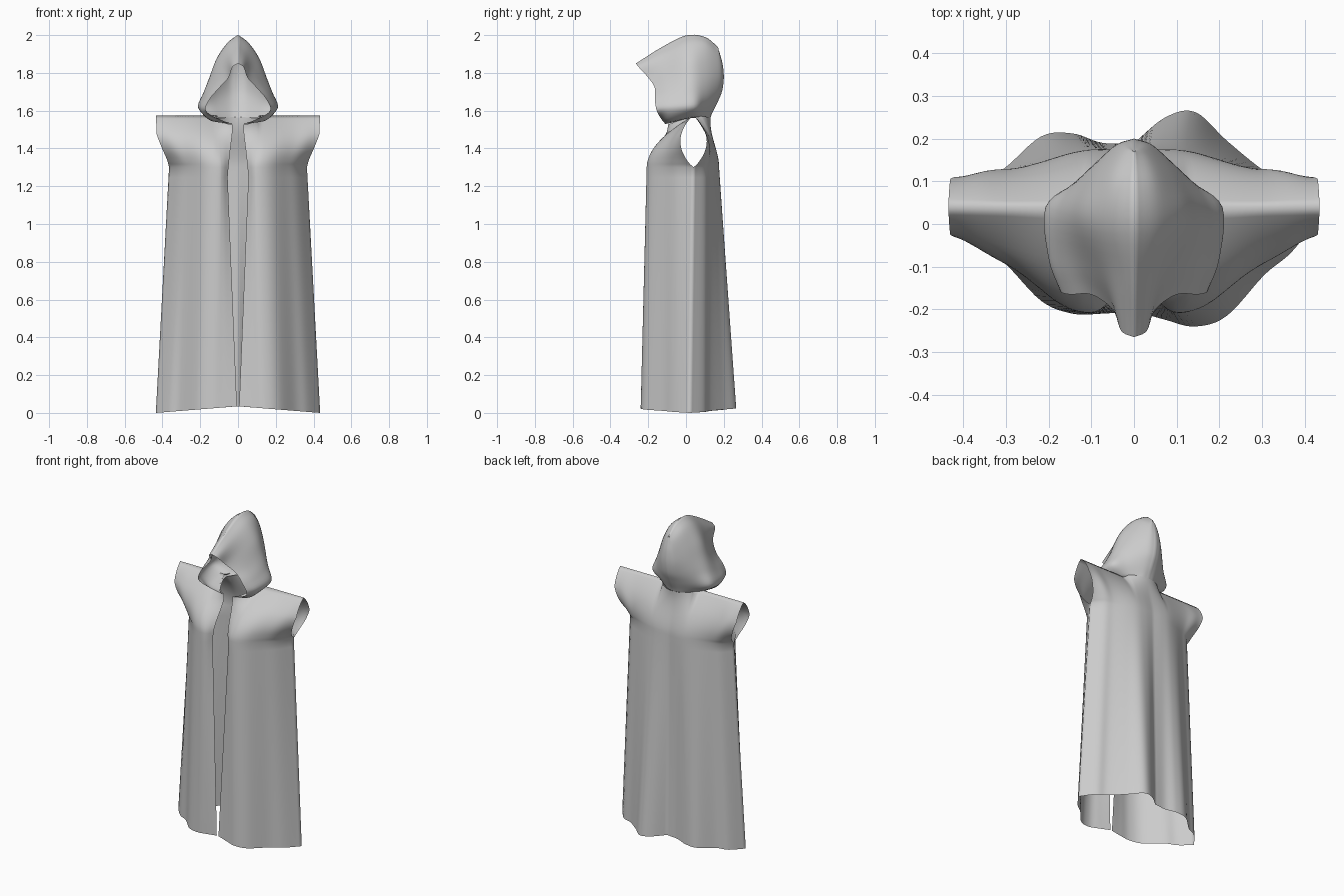
import bpy, bmesh
from math import sin, pi, sqrt
from mathutils import Vector

if "Cube" in bpy.data.objects:
    bpy.data.objects.remove(bpy.data.objects["Cube"])


def spline(pts, n):
    """Catmull-Rom resample of a list of vectors, n steps per span."""
    p = [2 * pts[0] - pts[1]] + list(pts) + [2 * pts[-1] - pts[-2]]
    out = []
    for i in range(1, len(p) - 2):
        a, b, c, d = p[i - 1:i + 3]
        for k in range(n):
            t = k / n
            out.append(0.5 * (2 * b + (c - a) * t + (2 * a - 5 * b + 4 * c - d) * t * t
                              + (3 * b - a - 3 * c + d) * t ** 3))
    return out + [pts[-1]]


def add_grid(bm, rows, flip=False):
    vs = [[bm.verts.new(p) for p in r] for r in rows]
    for a, b in zip(vs, vs[1:]):
        for i in range(len(a) - 1):
            f = [a[i], a[i + 1], b[i + 1], b[i]]
            bm.faces.new(f[::-1] if flip else f)


def finish(bm, name):
    bmesh.ops.remove_doubles(bm, verts=bm.verts, dist=0.0008)
    me = bpy.data.meshes.new(name)
    bm.to_mesh(me)
    bm.free()
    for p in me.polygons:
        p.use_smooth = True
    ob = bpy.data.objects.new(name, me)
    bpy.context.collection.objects.link(ob)
    return ob


def lookup(table, x):
    for (x0, y0), (x1, y1) in zip(table, table[1:]):
        if x <= x1:
            return y0 + (y1 - y0) * max(0, (x - x0) / (x1 - x0))
    return table[-1][1]


# Robe: four panels welded at the shoulders, sides and back
STATIONS = [0, .17, .33, .5, .7, .85, 1]
HEM = {(1, -1): [-.205, -.225, -.24, -.215, -.12, -.065, .02],
       (-1, -1): [-.205, -.21, -.21, -.18, -.09, -.05, .02],
       (1, 1): [.19, .25, .262, .195, .125, .095, .02],
       (-1, 1): [.19, .19, .212, .205, .13, .10, .02]}
CHEST = {-1: [-.175, -.2, -.207, -.18, -.11, -.05, .04],
         1: [.17, .175, .172, .155, .125, .10, .04]}
EDGE = [(0, .435), (1.30, .365), (1.34, .375), (1.40, .402), (1.47, .43), (1.58, .435)]
OPENING = [(0, .006), (1.25, .055), (1.40, .042), (1.52, .03), (1.58, .03)]
YC, ZA = .04, 1.30


def panel(bm, side, face):
    def curve(ys):
        return spline([Vector((u, y)) for u, y in zip(STATIONS, ys)], 6)
    hem, chest = curve(HEM[side, face]), curve(CHEST[face])
    levels = [ZA * i / 24 for i in range(24)] + [ZA + .275 * i / 16 for i in range(17)]
    rows = []
    for zn in levels:
        row = []
        for h, c in zip(hem, chest):
            u = c.x
            gap = lookup(OPENING, zn) if face < 0 else 0
            x = lookup(EDGE, zn) * u + gap * max(0, 1 - u / .25)
            neck = sqrt(max(0, 1 - (x / .12) ** 2))
            if zn < ZA:
                t = zn / ZA
                y = h.y + (c.y - h.y) * t
                z = zn + .035 * (1 - u) * (1 - t)
            else:
                s = (zn - ZA) / .275
                ring = (.14 if face < 0 else .09) * neck * s ** 3
                mouth = .07 * max(0, sin(pi * s)) ** .8 * u ** 4
                y = YC + (c.y - YC) * (1 - s ** 1.9) + face * (ring + mouth)
                z = zn - (.05 if face < 0 else .01) * neck * s
            row.append((side * x, y, z))
        rows.append(row)
    add_grid(bm, rows, flip=side * face > 0)


bm = bmesh.new()
for side in (1, -1):
    for face in (-1, 1):
        panel(bm, side, face)
finish(bm, "robe")

# Hood: arcs from crown to neckline, stepping from the brim to the back
ARCS = [
    [(0, -.265, 1.85), (.03, -.25, 1.83), (.05, -.2, 1.775), (.10, -.165, 1.72),
     (.15, -.165, 1.66), (.17, -.155, 1.60), (.1, -.13, 1.555), (.03, -.11, 1.53)],
    [(0, -.13, 1.935), (.045, -.125, 1.89), (.085, -.105, 1.82), (.13, -.09, 1.74),
     (.175, -.085, 1.67), (.2, -.08, 1.61), (.15, -.085, 1.55), (.07, -.08, 1.535)],
    [(0, 0, 1.998), (.06, 0, 1.95), (.115, .01, 1.87), (.15, .02, 1.78),
     (.18, .03, 1.70), (.207, .04, 1.62), (.15, .03, 1.57), (.11, .02, 1.56)],
    [(0, .1, 1.99), (.05, .1, 1.95), (.09, .1, 1.87), (.115, .105, 1.78),
     (.13, .105, 1.70), (.135, .095, 1.63), (.11, .085, 1.58), (.09, .08, 1.56)],
    [(0, .165, 1.94), (.025, .17, 1.90), (.04, .178, 1.84), (.05, .18, 1.77),
     (.05, .172, 1.70), (.05, .15, 1.64), (.045, .13, 1.59), (.045, .12, 1.565)],
    [(0, .165, 1.94), (0, .18, 1.90), (0, .195, 1.84), (0, .2, 1.77),
     (0, .19, 1.70), (0, .165, 1.64), (0, .14, 1.59), (0, .13, 1.565)],
]
arcs = [spline([Vector(p) for p in a], 5) for a in ARCS]
cols = [spline(list(c), 5) for c in zip(*arcs)]
bm = bmesh.new()
for side in (1, -1):
    add_grid(bm, [[(side * max(p.x, 0), p.y, p.z) for p in c] for c in cols], flip=side > 0)
bmesh.ops.remove_doubles(bm, verts=bm.verts, dist=0.0008)
bmesh.ops.recalc_face_normals(bm, faces=bm.faces)
finish(bm, "hood")
